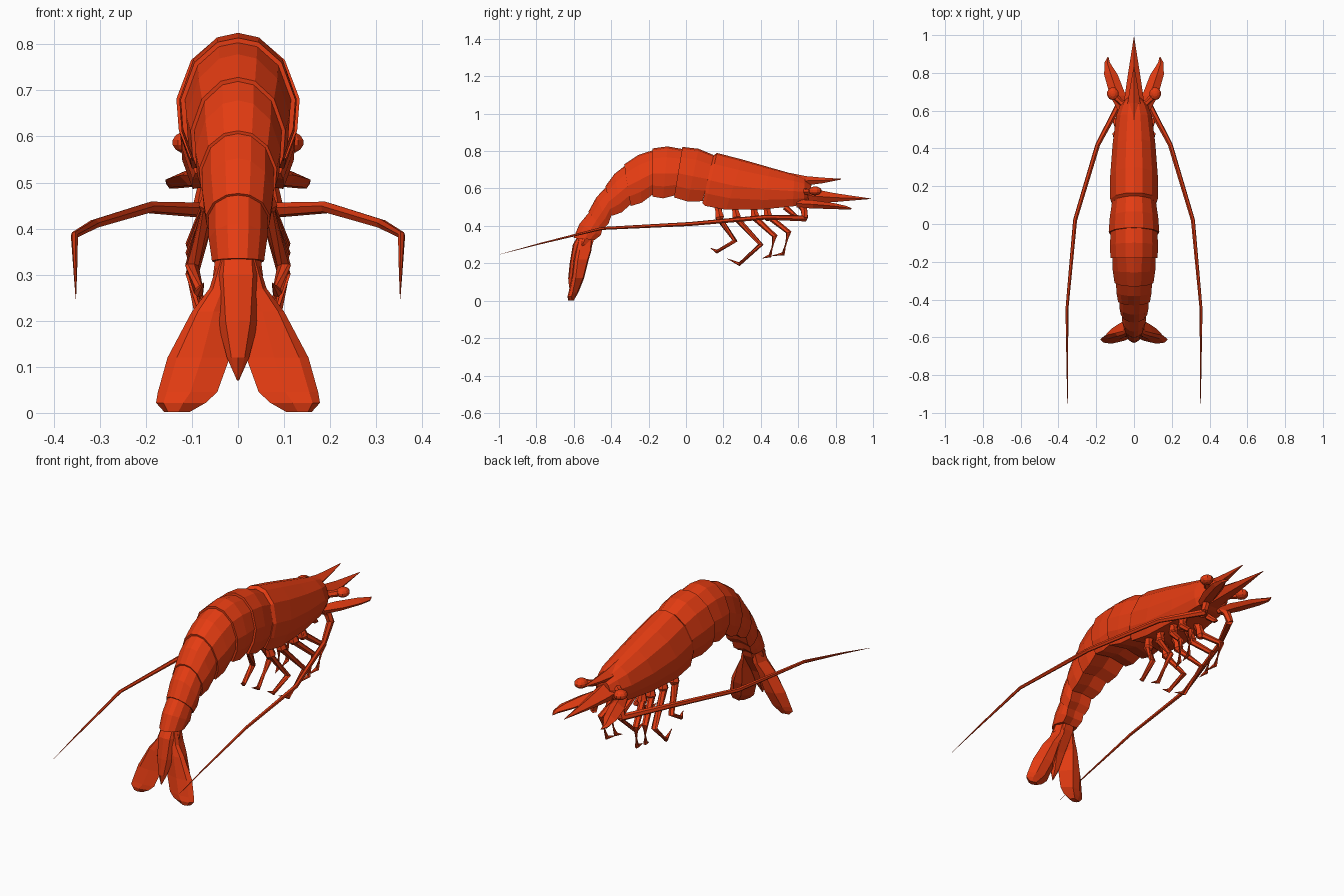
import bpy, bmesh, math
from mathutils import Vector, Matrix

if "Cube" in bpy.data.objects:
    bpy.data.objects.remove(bpy.data.objects["Cube"])

shell = bpy.data.materials.new("shell_red")
shell.diffuse_color = (0.78, 0.045, 0.006, 1)
shell.use_nodes = True
shell.node_tree.nodes["Principled BSDF"].inputs["Base Color"].default_value = shell.diffuse_color


def finish(name, bm, mirror=False):
    bmesh.ops.remove_doubles(bm, verts=bm.verts, dist=1e-5)
    bmesh.ops.recalc_face_normals(bm, faces=bm.faces)
    me = bpy.data.meshes.new(name)
    bm.to_mesh(me)
    bm.free()
    me.materials.append(shell)
    ob = bpy.data.objects.new(name, me)
    bpy.context.collection.objects.link(ob)
    if mirror:
        ob.modifiers.new("mirror", 'MIRROR')
    return ob


def loft(name, rings, mirror=False):
    """Skin a list of equal-length rings and cap both ends."""
    bm = bmesh.new()
    vs = [[bm.verts.new(p) for p in r] for r in rings]
    n = len(vs[0])
    for a, b in zip(vs, vs[1:]):
        for i in range(n):
            j = (i + 1) % n
            bm.faces.new((a[i], a[j], b[j], b[i]))
    bm.faces.new(vs[0])
    bm.faces.new(vs[-1])
    return finish(name, bm, mirror)


def tube(name, path, radii, sides=6, mirror=True):
    """Faceted limb along a path, tapering by radii."""
    pts = [Vector(p) for p in path]
    rings = []
    for i, p in enumerate(pts):
        d = Vector()
        if i:
            d += (p - pts[i - 1]).normalized()
        if i < len(pts) - 1:
            d += (pts[i + 1] - p).normalized()
        d.normalize()
        side = d.cross(Vector((0.25, 0.1, 1))).normalized()
        up = side.cross(d)
        rings.append([p + radii[i] * (side * math.cos(t) + up * math.sin(t))
                      for t in (2 * math.pi * k / sides for k in range(sides))])
    return loft(name, rings, mirror)


# Shell cross-section: (fraction of half width, fraction of height)
HALF = [(0, 1), (.36, .965), (.76, .8), (1, .5), (.96, .26), (.78, .04)]
SECTION = HALF + [(0, .1)] + [(-u, v) for u, v in HALF[:0:-1]]


def shell_ring(top, bottom, w, grow=1.0):
    t, b = Vector((0, *top)), Vector((0, *bottom))
    c = (t + b) / 2
    return [c + ((b - c) + v * (t - b)) * grow + Vector((u * w * grow, 0, 0)) for u, v in SECTION]


# Carapace: rear lip to face
loft("carapace", [shell_ring(*r) for r in [
    ((.145, .775), (.085, .51), .119),
    ((.165, .79), (.10, .495), .126),
    ((.30, .755), (.21, .475), .126),
    ((.45, .712), (.40, .478), .113),
    ((.58, .675), (.57, .497), .094),
    ((.635, .655), (.63, .51), .072),
    ((.67, .62), (.665, .54), .035)]])

# Abdomen: (top, bottom, half width) at each joint, front to back
joints = [((.15, .785), (.085, .515), .122),
          ((-.02, .818), (-.065, .545), .130),
          ((-.18, .81), (-.18, .55), .121),
          ((-.33, .725), (-.295, .50), .100),
          ((-.43, .61), (-.395, .45), .082),
          ((-.52, .475), (-.44, .38), .068),
          ((-.60, .335), (-.485, .325), .055)]
for i, (a, b) in enumerate(zip(joints, joints[1:])):
    mid_top = (Vector(a[0]) + Vector(b[0])) / 2
    mid_bot = (Vector(a[1]) + Vector(b[1])) / 2
    out = (mid_top - mid_bot).normalized()
    middle = (mid_top + out * .011, mid_bot - out * .012, (a[2] + b[2]) / 2 + .002)
    loft(f"abdomen_segment_{i + 1}", [
        shell_ring(*a, .95), shell_ring(*middle),
        shell_ring(*b, 1.03), shell_ring(*b, .9)])


def slab(z, w, y0, y1):
    m = (y0 + y1) / 2
    return [(0, y0, z), (w * .6, y0 + .006, z), (w, m, z), (w * .5, y1, z),
            (-w * .5, y1, z), (-w, m, z), (-w * .6, y0 + .006, z)]


# Central tail spike
loft("telson", [slab(.37, .045, -.565, -.48), slab(.30, .054, -.605, -.50),
                slab(.20, .045, -.622, -.56), slab(.12, .024, -.63, -.59),
                slab(.07, .002, -.625, -.62)])


# Tail fan paddles
def paddle(z, xi, xo, y0, y1):
    w = xo - xi
    return [(xi, y0 + .012, z), (xi + w * .45, y0, z), (xi + w * .85, y0 + .006, z),
            (xo, y0 + .022, z), (xi + w * .72, y1 - .006, z), (xi + w * .35, y1, z)]


loft("tail_paddle", [paddle(*r) for r in [
    (.34, .005, .04, -.575, -.50), (.27, .01, .062, -.59, -.505),
    (.22, .015, .10, -.60, -.52), (.12, .018, .153, -.612, -.545),
    (.045, .045, .174, -.628, -.575), (.022, .07, .178, -.634, -.588),
    (.002, .105, .16, -.63, -.60)]], True)


# Pointed face spikes with a ridged cross-section
def spike(name, rings, mirror=False):
    loft(name, [[(x, y, z + h), (x + w, y, z), (x + w * .5, y, z - h),
                 (x - w * .5, y, z - h), (x - w, y, z)]
                for x, y, z, w, h in rings], mirror)


spike("rostrum", [(0, .55, .65, .05, .034), (0, .64, .641, .034, .025),
                  (0, .73, .643, .02, .015), (0, .83, .65, .002, .002)])
spike("snout", [(0, .60, .57, .06, .055), (0, .70, .558, .046, .036),
                (0, .80, .551, .031, .023), (0, .99, .545, .001, .001)])
spike("antenna_scale", [(.055, .59, .52, .025, .022), (.085, .68, .515, .042, .022),
                        (.122, .79, .506, .036, .016), (.142, .855, .497, .014, .01),
                        (.137, .885, .492, .002, .003)], True)

# Eyes on stalks
tube("eye_stalk", [(.03, .615, .59), (.07, .645, .582), (.105, .68, .586)], [.022, .016, .018])
bm = bmesh.new()
bmesh.ops.create_uvsphere(bm, u_segments=10, v_segments=7, radius=1,
                          matrix=Matrix.Translation((.112, .69, .587)) @ Matrix.Diagonal((.032, .036, .024, 1)))
finish("eye", bm, True)

# Long antennae with elbowed bases
tube("antenna_base", [(.05, .60, .535), (.068, .63, .49), (.083, .637, .44)], [.024, .02, .017])
tube("antenna", [(.075, .64, .44), (.192, .42, .446), (.312, .02, .41),
                 (.355, -.45, .386), (.353, -.78, .305), (.352, -.995, .248)],
     [.017, .013, .011, .008, .004, .0005])

# Walking legs: (y, z) of hip, knee, ankle and claw tip
legs = [[(.17, .45), (.262, .32), (.165, .262), (.13, .282)],
        [(.26, .45), (.400, .30), (.285, .195), (.22, .225)],
        [(.36, .45), (.475, .345), (.45, .24), (.41, .227)],
        [(.43, .46), (.550, .365), (.52, .25), (.46, .24)]]
for i, leg in enumerate(legs):
    path = [(x, y, z) for x, (y, z) in zip((.06, .10, .085, .075), leg)]
    tube(f"leg_{i + 1}", path, [.017, .015, .011, .001])
    y, z = leg[0]
    tube(f"hip_{i + 1}", [(.045, y, .51), (.055, y + .005, .478), (.06, y + .01, .445), (.063, y + .013, .43)],
         [.024, .019, .026, .015])

# Small feelers under the face
tube("mouth_feeler", [(.03, .53, .50), (.04, .57, .465), (.035, .60, .45)], [.016, .013, .002])
